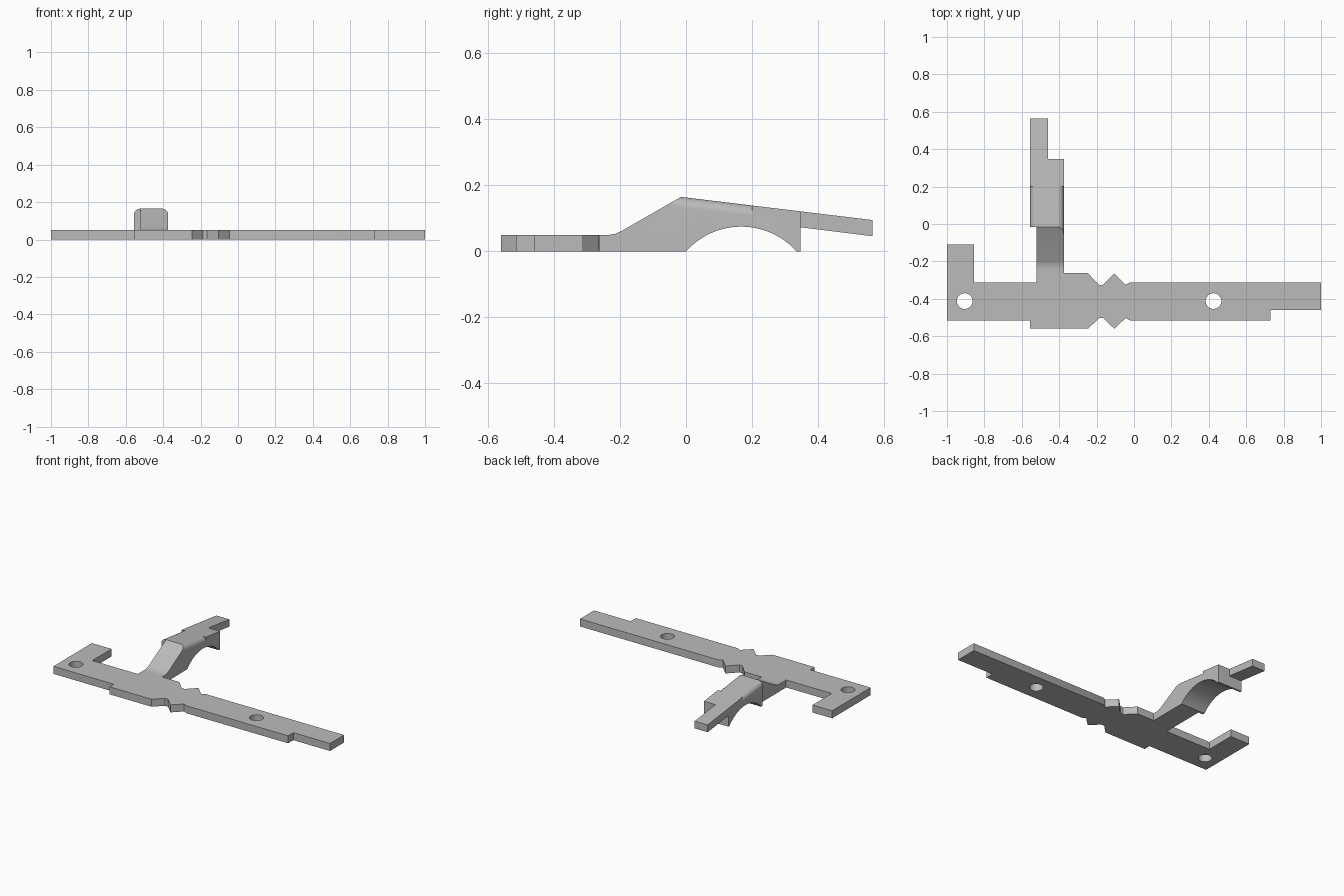
import bpy
import bmesh
from math import sin, cos, pi
from mathutils import Vector

cube = bpy.data.objects.get("Cube")
if cube:
    bpy.data.objects.remove(cube)

grey = bpy.data.materials.new("plain_grey")
grey.use_nodes = True
colour = (0.5, 0.5, 0.5, 1)
grey.diffuse_color = colour
grey.node_tree.nodes["Principled BSDF"].inputs["Base Color"].default_value = colour


def prism(name, outline, sweep):
    """Extrude a closed outline of 3D points along a sweep vector."""
    bm = bmesh.new()
    face = bm.faces.new([bm.verts.new(p) for p in outline])
    out = bmesh.ops.extrude_face_region(bm, geom=[face])
    moved = [g for g in out["geom"] if isinstance(g, bmesh.types.BMVert)]
    bmesh.ops.translate(bm, verts=moved, vec=Vector(sweep))
    bmesh.ops.recalc_face_normals(bm, faces=bm.faces)
    mesh = bpy.data.meshes.new(name)
    bm.to_mesh(mesh)
    bm.free()
    mesh.materials.append(grey)
    ob = bpy.data.objects.new(name, mesh)
    bpy.context.collection.objects.link(ob)
    return ob


def side_prism(name, profile, x0, x1):
    return prism(name, [(x0, y, z) for y, z in profile], (x1 - x0, 0, 0))


def cut(ob, cutters):
    for c in cutters:
        mod = ob.modifiers.new("cut", "BOOLEAN")
        mod.operation = "DIFFERENCE"
        mod.solver = "EXACT"
        mod.object = c
        with bpy.context.temp_override(object=ob, active_object=ob):
            bpy.ops.object.modifier_apply(modifier=mod.name)


def smooth(ob):
    bpy.ops.object.select_all(action="DESELECT")
    ob.select_set(True)
    bpy.context.view_layer.objects.active = ob
    bpy.ops.object.shade_smooth_by_angle(angle=0.5)


THICK = 0.05
LEFT, RIGHT, NECK, TIP = -0.555, -0.375, -0.52, -0.46
CREST, TOP = -0.015, 0.165
SLOPE = -0.07 / 0.58


def top_z(y):
    return TOP + SLOPE * (y - CREST)


# Flat base plate with hooked end, stepped end and notched waist
outline = [
    (-1, -0.515), (LEFT, -0.515), (LEFT, -0.56), (-0.245, -0.56),
    (-0.187, -0.503), (-0.165, -0.503), (-0.105, -0.56), (-0.045, -0.503),
    (-0.02, -0.515), (0.73, -0.515), (0.73, -0.46), (1, -0.46),
    (1, -0.312), (-0.02, -0.312), (-0.045, -0.325), (-0.105, -0.265),
    (-0.165, -0.325), (-0.187, -0.325), (-0.248, -0.262), (RIGHT, -0.262),
    (NECK, -0.262), (NECK, -0.312), (-0.855, -0.312), (-0.855, -0.11),
    (-1, -0.11)]
plate = prism("base_plate", [(x, y, 0) for x, y in outline], (0, 0, THICK))

# Mounting holes
drills = []
for x in (-0.905, 0.425):
    ring = [(x + 0.042 * cos(a * pi / 20), -0.412 + 0.042 * sin(a * pi / 20), -0.05)
            for a in range(40)]
    drills.append(prism("hole_cutter", ring, (0, 0, 0.2)))
cut(plate, drills)

# Ramp rising from the plate, with a soft foot
ramp = side_prism("ramp", [
    (-0.262, 0), (CREST, 0), (CREST, TOP), (-0.195, 0.062),
    (-0.215, 0.053), (-0.235, THICK), (-0.262, THICK)], NECK, RIGHT)

# Arched block behind the ramp
R, HALF = 0.2246, 0.842
arch = [(0.1675 + R * sin(t), max(0, 0.075 - R + R * cos(t)))
        for t in (HALF * (i / 12 - 1) for i in range(25))]
block = side_prism("arched_block", [(CREST, 0)] + arch + [
    (0.347, 0), (0.347, top_z(0.347)), (CREST, TOP)], LEFT, RIGHT)

# Narrow tongue continuing the sloping top
tongue = side_prism("tongue", [
    (0.347, 0.073), (0.565, 0.046), (0.565, top_z(0.565)),
    (0.347, top_z(0.347))], LEFT, TIP)

# Rounded shoulders on the front stretch of the block
rad, y0, y1 = 0.032, -0.08, 0.2
rounders = []
for x, s in ((LEFT, 1), (RIGHT, -1)):
    z = top_z(y0)
    shape = [(x - s * 0.02, z - rad), (x, z - rad)]
    shape += [(x + s * rad * (1 - cos(i * pi / 16)), z - rad + rad * sin(i * pi / 16))
              for i in range(1, 9)]
    shape += [(x + s * rad, z + 0.03), (x - s * 0.02, z + 0.03)]
    rounders.append(prism("round_cutter", [(px, y0, pz) for px, pz in shape],
                          (0, y1 - y0, SLOPE * (y1 - y0))))
cut(block, rounders)
cut(ramp, rounders[1:])

for helper in drills + rounders:
    bpy.data.objects.remove(helper)
for ob in (plate, ramp, block, tongue):
    smooth(ob)
